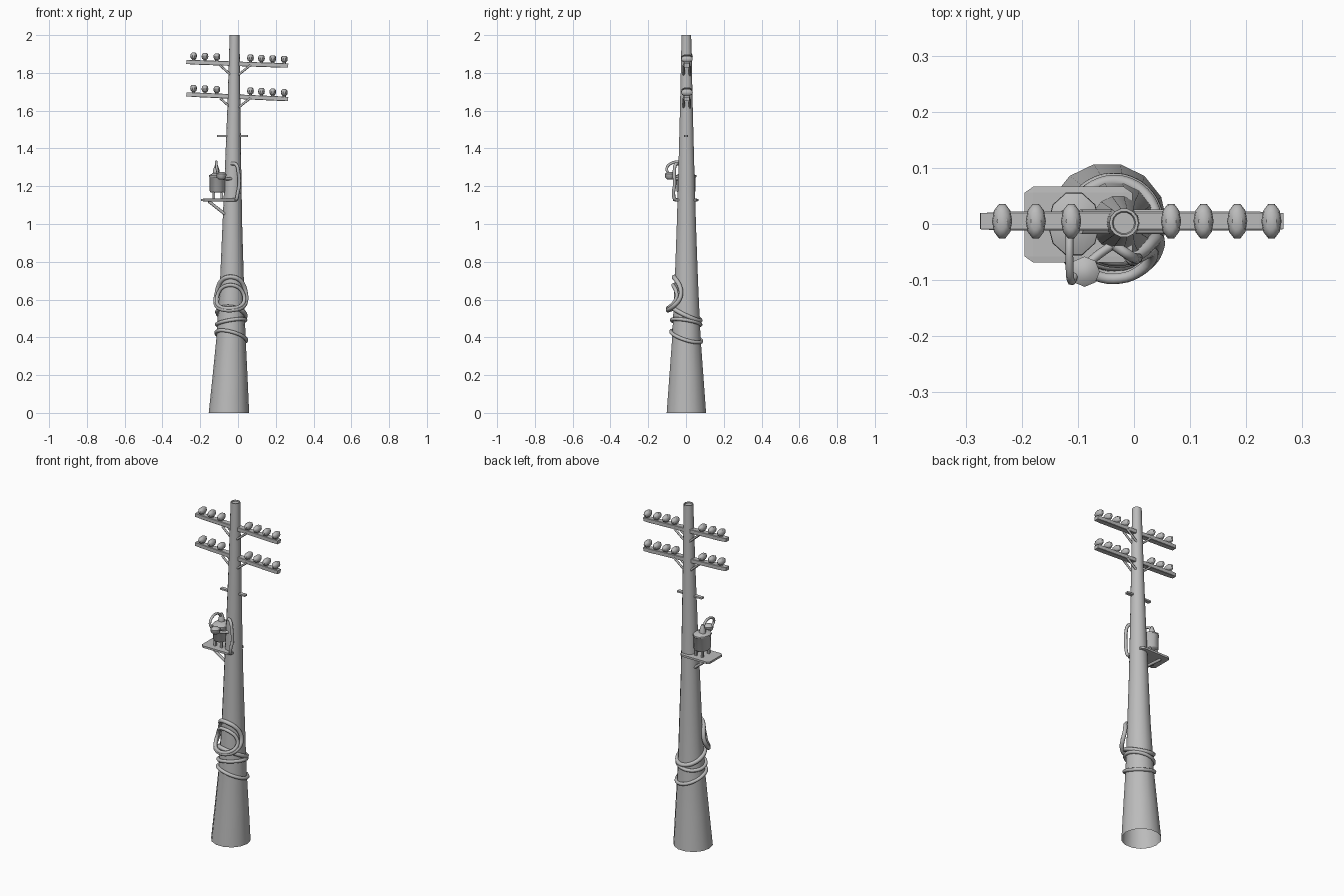
import bpy, bmesh
from math import sin, cos, pi, radians
from mathutils import Vector

cube = bpy.data.objects.get("Cube")
if cube:
    bpy.data.objects.remove(cube)

grey = bpy.data.materials.new("weathered_grey")
grey.use_nodes = True
grey.diffuse_color = (0.5, 0.5, 0.5, 1)
grey.node_tree.nodes["Principled BSDF"].inputs["Base Color"].default_value = (0.5, 0.5, 0.5, 1)

# Pole profile: height, centre x, radius
PROFILE = [(0, -0.048, 0.107), (0.2, -0.042, 0.092), (0.4, -0.037, 0.077),
           (0.55, -0.035, 0.070), (0.7, -0.032, 0.063), (1.0, -0.030, 0.052),
           (1.3, -0.026, 0.043), (1.6, -0.022, 0.035), (2.0, -0.018, 0.026)]


def pole_at(z):
    for (z0, x0, r0), (z1, x1, r1) in zip(PROFILE, PROFILE[1:]):
        if z <= z1:
            t = (z - z0) / (z1 - z0)
            return x0 + (x1 - x0) * t, r0 + (r1 - r0) * t
    return PROFILE[-1][1:]


def finish(name, bm, smooth=True):
    mesh = bpy.data.meshes.new(name)
    bmesh.ops.recalc_face_normals(bm, faces=bm.faces)
    bm.to_mesh(mesh)
    bm.free()
    obj = bpy.data.objects.new(name, mesh)
    bpy.context.collection.objects.link(obj)
    mesh.materials.append(grey)
    if smooth:
        bpy.ops.object.select_all(action='DESELECT')
        obj.select_set(True)
        bpy.context.view_layer.objects.active = obj
        bpy.ops.object.shade_smooth_by_angle(angle=radians(45))
    return obj


def lathe(name, rings, sides=12, cap_bottom=True, squash=1.0):
    """Stack of rings (x, y, z, radius); squash scales the depth."""
    bm = bmesh.new()
    loops = [[bm.verts.new((x + r * cos(2 * pi * i / sides),
                            y + r * squash * sin(2 * pi * i / sides), z))
              for i in range(sides)] for x, y, z, r in rings]
    for a, b in zip(loops, loops[1:]):
        for i in range(sides):
            j = (i + 1) % sides
            bm.faces.new((a[i], a[j], b[j], b[i]))
    bm.faces.new(loops[-1])
    if cap_bottom:
        bm.faces.new(loops[0][::-1])
    return finish(name, bm)


def box(name, centre, size, tilt=0.0):
    bm = bmesh.new()
    bmesh.ops.create_cube(bm, size=1)
    bmesh.ops.bevel(bm, geom=bm.edges[:], offset=0.08, segments=1, affect='EDGES')
    for v in bm.verts:
        v.co = Vector([c * s for c, s in zip(v.co, size)])
    obj = finish(name, bm, False)
    obj.location = centre
    obj.rotation_euler.y = tilt
    return obj


def tube(name, points, radius, closed=False):
    curve = bpy.data.curves.new(name, 'CURVE')
    curve.dimensions = '3D'
    curve.bevel_depth = radius
    curve.bevel_resolution = 2
    curve.resolution_u = 4
    curve.use_fill_caps = True
    spline = curve.splines.new('BEZIER')
    spline.bezier_points.add(len(points) - 1)
    for bp, p in zip(spline.bezier_points, points):
        bp.co = p
        bp.handle_left_type = bp.handle_right_type = 'AUTO'
    spline.use_cyclic_u = closed
    curve.materials.append(grey)
    obj = bpy.data.objects.new(name, curve)
    bpy.context.collection.objects.link(obj)
    return obj


# Tapered hollow-bottomed pole with a slightly dished top
rings = [(x, 0.002, z, r) for z, x, r in PROFILE]
rings += [(-0.018, 0.002, 2.0, 0.021), (-0.018, 0.002, 1.994, 0.019)]
lathe("pole", rings, 14, cap_bottom=False)

# Crossarms with braces and insulators
INSULATORS = (-0.235, -0.175, -0.112, 0.066, 0.124, 0.184, 0.245)
for label, z, slope in (("upper", 1.848, 0.035), ("lower", 1.674, 0.045)):
    box(label + "_crossarm", (-0.004, 0.005, z), (0.54, 0.034, 0.024), slope)
    for side, x in (("right", -0.095), ("left", 0.065)):
        px = -0.03 if side == "right" else -0.008
        for face in (-0.012, 0.02):
            tube(f"{label}_{side}_brace", [(x, face, z - 0.008), (px, face, z - 0.066)], 0.006)
    for n, x in enumerate(INSULATORS):
        base = z - x * slope
        lathe(f"{label}_insulator_{n + 1}",
              [(x, 0.005, base + dz, r) for dz, r in
               ((0.005, 0.008), (0.017, 0.009), (0.021, 0.015), (0.032, 0.018),
                (0.044, 0.016), (0.051, 0.009))], 10, squash=1.8)

# Climbing pegs
for side, x0, x1 in (("right", -0.11, -0.05), ("left", 0.0, 0.052)):
    box(side + "_climbing_peg", ((x0 + x1) / 2, 0.0, 1.466), (x1 - x0, 0.022, 0.011))

# Platform, its strut and the transformer standing on it
box("platform", (-0.099, -0.001, 1.127), (0.192, 0.135, 0.014))
for y in (-0.03, 0.03):
    tube("platform_strut", [(-0.155, y, 1.12), (-0.06, y * 0.6, 1.045)], 0.008)
    for x in (-0.128, -0.086):
        box("transformer_foot", (x, y, 1.15), (0.013, 0.013, 0.042))
lathe("transformer_can", [(-0.107, 0, z, r) for z, r in
      ((1.166, 0.036), (1.174, 0.043), (1.245, 0.043), (1.25, 0.047),
       (1.258, 0.046), (1.27, 0.024))], 10, squash=1.25)
lathe("transformer_bushing", [(-0.115, 0.01, z, r) for z, r in
      ((1.26, 0.02), (1.285, 0.017), (1.305, 0.01), (1.315, 0.006))], 8)
tube("transformer_lead", [(-0.115, 0.005, 1.30), (-0.115, -0.025, 1.325),
     (-0.115, -0.07, 1.325), (-0.112, -0.102, 1.295), (-0.105, -0.09, 1.262)], 0.007)
lathe("lead_insulator", [(-0.088, -0.085, z, r) for z, r in
      ((1.235, 0.012), (1.245, 0.025), (1.265, 0.027), (1.275, 0.014))], 8)
tube("lead_link", [(-0.09, -0.08, 1.25), (-0.07, -0.06, 1.24), (-0.035, -0.035, 1.24)], 0.008)

# Cable hanging down the front of the pole
tube("pole_cable", [(-0.035, -0.038, 1.32), (-0.01, -0.055, 1.315), (0.003, -0.062, 1.27),
     (0.006, -0.06, 1.21), (-0.002, -0.066, 1.16), (-0.01, -0.058, 1.13),
     (-0.025, -0.04, 1.13)], 0.009)


def wrap(name, z, tilt, thick, lift=0.0):
    """Slanted rope ring hugging the pole, higher at the front."""
    points = []
    for i in range(16):
        a = 2 * pi * i / 16
        h = z - tilt * sin(a) - lift * cos(a)
        cx, r = pole_at(h)
        points.append((cx + (r + 0.003) * cos(a), (r + 0.003) * sin(a), h))
    return tube(name, points, thick, True)


# Rope wound around the lower pole
wrap("rope_wrap_top", 0.525, 0.035, 0.012, 0.01)
wrap("rope_wrap_middle", 0.48, 0.012, 0.010, -0.012)
wrap("rope_wrap_bottom", 0.405, 0.025, 0.010, 0.02)


def coil(name, width, height, z, out, thick):
    """Upright rope loop bent around the front of the pole."""
    points = []
    for i in range(14):
        a = 2 * pi * i / 14
        h = z + height * sin(a)
        cx, r = pole_at(h)
        swing = radians(-97) + width * cos(a)
        reach = r + out - 0.012 * sin(a)
        points.append((cx + reach * cos(swing), reach * sin(swing), h))
    return tube(name, points, thick, True)


# Hanging rope coil
coil("rope_coil_outer", 1.35, 0.088, 0.632, 0.013, 0.012)
coil("rope_coil_inner", 1.05, 0.062, 0.615, 0.016, 0.010)
